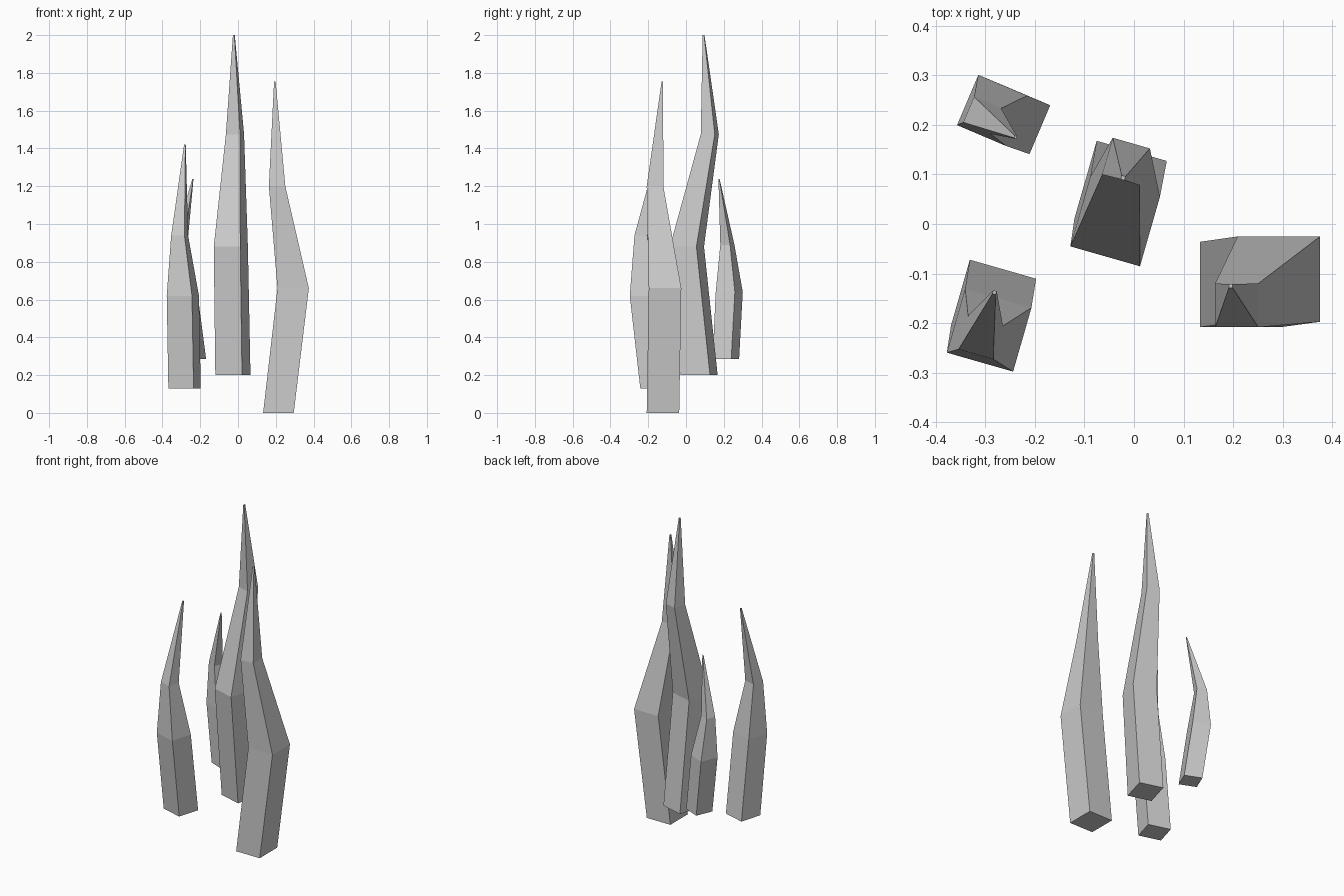
import bpy, bmesh
from math import radians, cos, sin


def blade(name, angle, sections):
    """Loft rotated rectangles given as (x, y, z, width, depth), capped at both ends."""
    c, s = cos(radians(angle)), sin(radians(angle))
    bm = bmesh.new()
    rings = []
    for x, y, z, w, d in sections:
        corners = [(-w / 2, -d / 2), (w / 2, -d / 2), (w / 2, d / 2), (-w / 2, d / 2)]
        rings.append([bm.verts.new((x + u * c - v * s, y + u * s + v * c, z))
                      for u, v in corners])
    for low, high in zip(rings, rings[1:]):
        for i in range(4):
            j = (i + 1) % 4
            bm.faces.new((low[i], low[j], high[j], high[i]))
    bm.faces.new(rings[0][::-1])
    bm.faces.new(rings[-1])
    mesh = bpy.data.meshes.new(name)
    bm.to_mesh(mesh)
    bm.free()
    bpy.context.collection.objects.link(bpy.data.objects.new(name, mesh))


# Right blade, lowest of the cluster
blade("right_blade", 0, [
    (0.214, -0.122, 0.0, 0.162, 0.172),
    (0.292, -0.111, 0.66, 0.166, 0.172),
    (0.207, -0.164, 1.20, 0.087, 0.088),
    (0.195, -0.125, 1.755, 0.008, 0.008)])

# Tall centre blade
blade("centre_blade", -16, [
    (-0.027, 0.069, 0.20, 0.147, 0.163),
    (-0.038, 0.005, 0.88, 0.146, 0.146),
    (-0.016, 0.126, 1.475, 0.078, 0.077),
    (-0.022, 0.093, 2.0, 0.008, 0.008)])

# Front left blade
blade("front_left_blade", -16, [
    (-0.283, -0.157, 0.13, 0.139, 0.137),
    (-0.292, -0.214, 0.62, 0.139, 0.134),
    (-0.309, -0.229, 0.94, 0.073, 0.070),
    (-0.281, -0.138, 1.42, 0.007, 0.007)])

# Small back left blade
blade("back_left_blade", -23, [
    (-0.239, 0.211, 0.285, 0.107, 0.107),
    (-0.286, 0.229, 0.64, 0.107, 0.110),
    (-0.306, 0.219, 0.89, 0.059, 0.056),
    (-0.239, 0.175, 1.237, 0.005, 0.005)])
